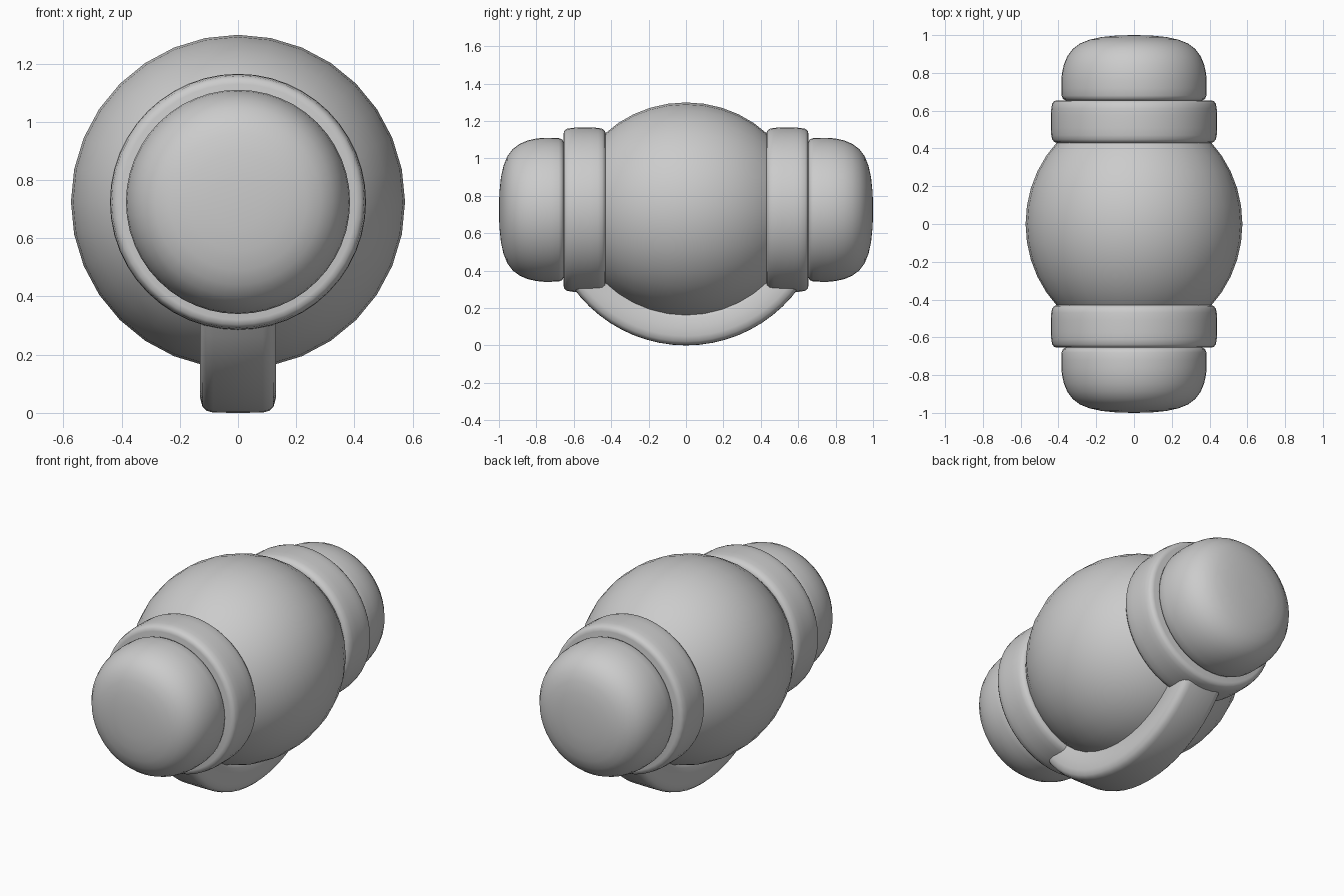
import bpy, bmesh
from math import sin, cos, pi, radians

if "Cube" in bpy.data.objects:
    bpy.data.objects.remove(bpy.data.objects["Cube"])

CZ = 0.725  # height of the long axis


def finish(bm, name):
    bmesh.ops.remove_doubles(bm, verts=bm.verts, dist=1e-5)
    bmesh.ops.recalc_face_normals(bm, faces=bm.faces)
    me = bpy.data.meshes.new(name)
    bm.to_mesh(me)
    bm.free()
    ob = bpy.data.objects.new(name, me)
    bpy.context.collection.objects.link(ob)
    bpy.ops.object.select_all(action='DESELECT')
    ob.select_set(True)
    bpy.context.view_layer.objects.active = ob
    bpy.ops.object.shade_smooth_by_angle(angle=radians(50))
    return ob


def skin(bm, rows, closed):
    for a, b in zip(rows, rows[1:]):
        n = len(a)
        for i in range(n if closed else n - 1):
            j = (i + 1) % n
            bm.faces.new((a[i], a[j], b[j], b[i]))


def lathe_y(name, profile, seg):
    """Revolve (radius, y) points around the long axis."""
    bm = bmesh.new()
    rows = [[bm.verts.new((r * sin(2 * pi * i / seg), y, CZ + r * cos(2 * pi * i / seg)))
             for i in range(seg)] for r, y in profile]
    skin(bm, rows, True)
    bmesh.ops.dissolve_degenerate(bm, dist=1e-6, edges=bm.edges)
    return finish(bm, name)


# Central barrel-like ellipsoid
N = 20
body = [(0.574 * sin(pi * k / N), -0.615 * cos(pi * k / N)) for k in range(N + 1)]
lathe_y("body", body, 32)

# Collars and rounded end caps on both ends
collar = [(0, 0.43), (0.41, 0.43), (0.422, 0.434), (0.433, 0.448), (0.438, 0.47),
          (0.44, 0.51), (0.44, 0.575), (0.438, 0.61), (0.433, 0.637),
          (0.422, 0.651), (0.405, 0.655), (0, 0.655)]
cap = [(0, 0.655), (0.362, 0.655), (0.376, 0.662), (0.383, 0.68), (0.385, 0.72),
       (0.385, 0.76), (0.381, 0.80), (0.371, 0.845), (0.353, 0.888), (0.325, 0.926),
       (0.285, 0.956), (0.235, 0.976), (0.17, 0.99), (0.09, 0.998), (0, 1.0)]
for side, s in (("front", -1), ("back", 1)):
    lathe_y(side + "_collar", [(r, s * y) for r, y in collar], 48)
    lathe_y(side + "_cap", [(r, s * y) for r, y in cap], 48)

# Curved strap below: rounded section (x, distance from arc centre) swept along an arc
half = [(0, 0.745), (0.085, 0.744), (0.107, 0.738), (0.122, 0.724), (0.13, 0.695),
        (0.127, 0.65), (0.12, 0.60), (0.11, 0.578), (0.09, 0.568), (0, 0.565)]
section = half + [(-x, r) for x, r in half[-2:0:-1]]
bm = bmesh.new()
rows = []
STEPS = 20
for k in range(STEPS + 1):
    a = radians(-55 + 110 * k / STEPS)
    rows.append([bm.verts.new((x, r * sin(a), 0.745 - r * cos(a))) for x, r in section])
skin(bm, rows, True)
bm.faces.new(rows[0])
bm.faces.new(rows[-1])
finish(bm, "lower_strap")
